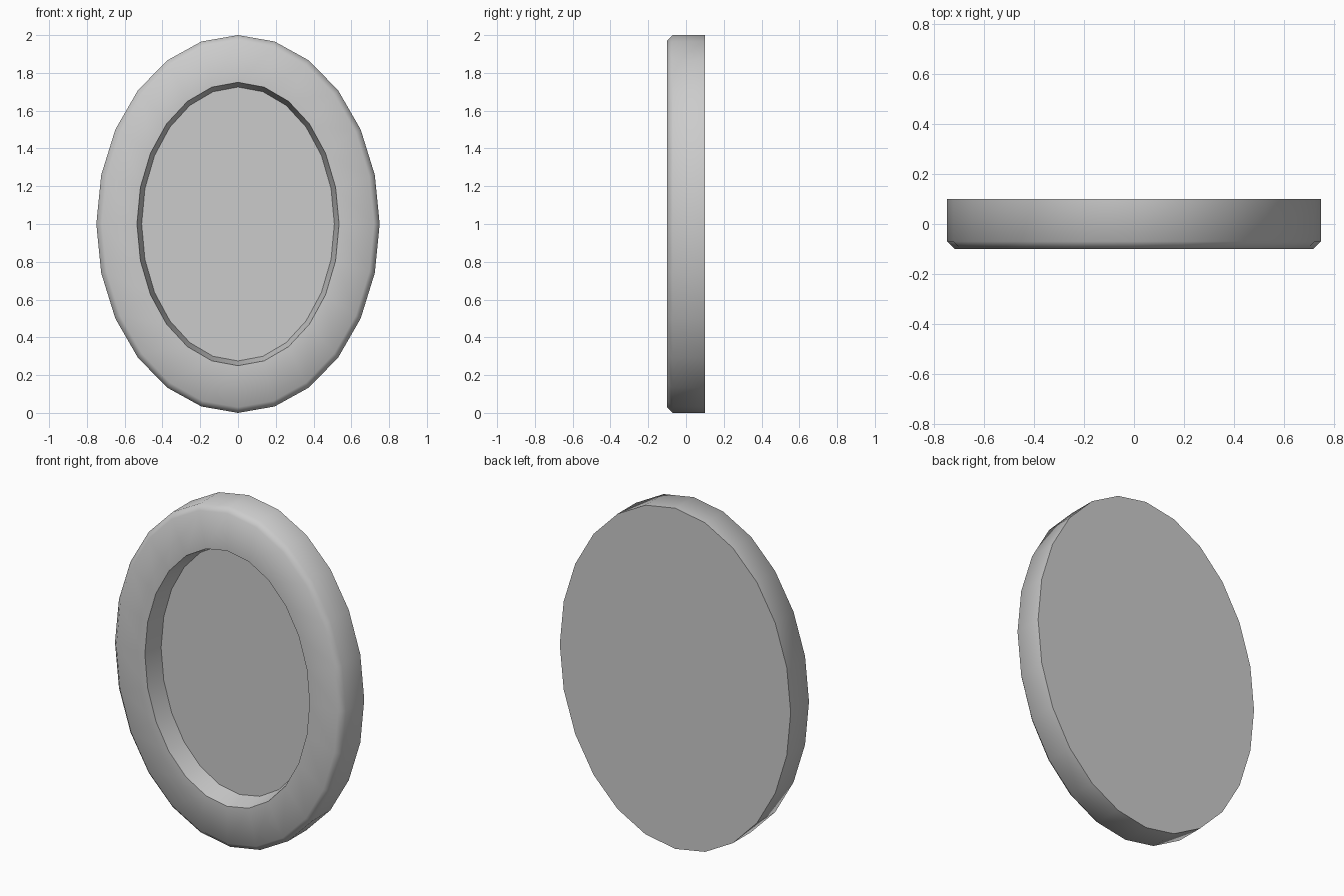
import bpy, bmesh, math

cube = bpy.data.objects.get("Cube")
if cube:
    bpy.data.objects.remove(cube, do_unlink=True)

SIDES = 24

grey = bpy.data.materials.new("light_grey")
grey.use_nodes = True
colour = (0.6, 0.6, 0.6, 1.0)
grey.diffuse_color = colour
grey.node_tree.nodes["Principled BSDF"].inputs["Base Color"].default_value = colour


def ring(bm, rx, rz, y):
    """Oval loop of vertices standing upright at depth y."""
    steps = [2 * math.pi * i / SIDES for i in range(SIDES)]
    return [bm.verts.new((rx * math.cos(a), y, 1 + rz * math.sin(a))) for a in steps]


def build(name, profile, cap_first, cap_last):
    """Bridge oval loops (rx, rz, y) in order and cap the ends."""
    bm = bmesh.new()
    loops = [ring(bm, *p) for p in profile]
    for a, b in zip(loops, loops[1:]):
        for i in range(SIDES):
            j = (i + 1) % SIDES
            bm.faces.new((a[i], a[j], b[j], b[i]))
    if cap_first:
        bm.faces.new(loops[0])
    if cap_last:
        bm.faces.new(loops[-1])
    bmesh.ops.recalc_face_normals(bm, faces=bm.faces)
    mesh = bpy.data.meshes.new(name)
    bm.to_mesh(mesh)
    bm.free()
    mesh.materials.append(grey)
    obj = bpy.data.objects.new(name, mesh)
    bpy.context.collection.objects.link(obj)
    bpy.ops.object.select_all(action="DESELECT")
    obj.select_set(True)
    bpy.context.view_layer.objects.active = obj
    bpy.ops.object.shade_smooth_by_angle(angle=math.radians(60))
    return obj


# Oval frame: flat back, straight side, chamfered front edge, recessed panel
build("oval_frame", [
    (0.75, 1.0, 0.1),      # back edge
    (0.75, 1.0, -0.07),    # side
    (0.72, 0.97, -0.1),    # chamfer
    (0.535, 0.75, -0.1),   # front face
    (0.51, 0.725, 0.015),  # recess wall
], True, True)
